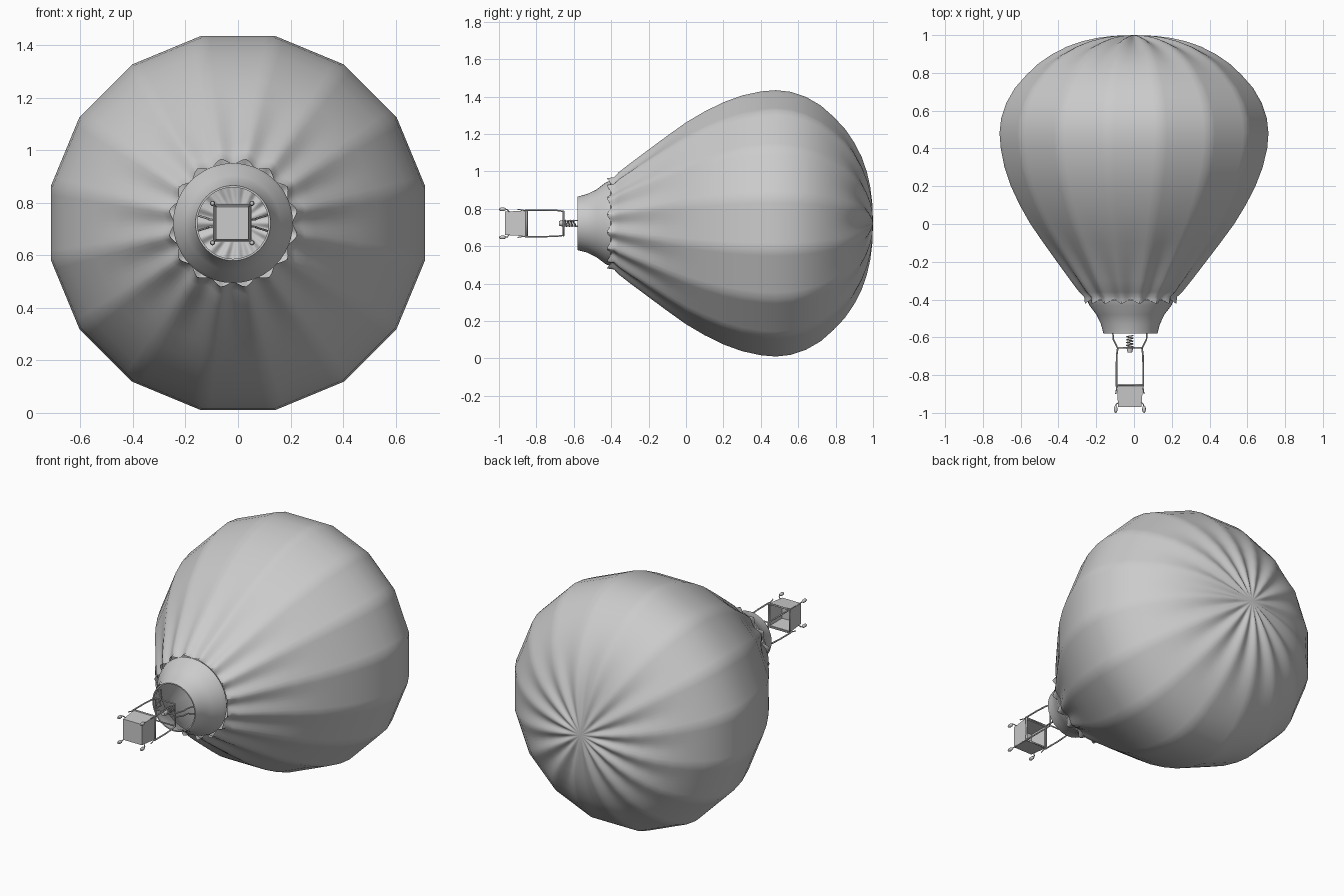
import bpy, bmesh, math
from mathutils import Vector

if "Cube" in bpy.data.objects:
    bpy.data.objects.remove(bpy.data.objects["Cube"])

CX, CZ = -0.022, 0.722      # axis of mouth, burner and basket


def make_object(name, verts, faces, angle=40):
    me = bpy.data.meshes.new(name)
    me.from_pydata(verts, [], faces)
    ob = bpy.data.objects.new(name, me)
    bpy.context.collection.objects.link(ob)
    bm = bmesh.new()
    bm.from_mesh(me)
    bmesh.ops.remove_doubles(bm, verts=bm.verts, dist=1e-5)
    bmesh.ops.recalc_face_normals(bm, faces=bm.faces)
    bm.to_mesh(me)
    bm.free()
    bpy.ops.object.select_all(action='DESELECT')
    bpy.context.view_layer.objects.active = ob
    ob.select_set(True)
    bpy.ops.object.shade_smooth_by_angle(angle=math.radians(angle))
    return ob


def loft(name, rows, n, point):
    """Skin rings of n points; point(row, angle) gives each position."""
    verts = [point(r, math.tau * i / n) for r in rows for i in range(n)]
    faces = [(j * n + i, j * n + (i + 1) % n, (j + 1) * n + (i + 1) % n, (j + 1) * n + i)
             for j in range(len(rows) - 1) for i in range(n)]
    return make_object(name, verts, faces)


def tube(name, paths, radius, cyclic=False):
    cu = bpy.data.curves.new(name, 'CURVE')
    cu.dimensions = '3D'
    cu.bevel_depth = radius
    cu.bevel_resolution = 1
    cu.use_fill_caps = True
    for path in paths:
        sp = cu.splines.new('POLY')
        sp.points.add(len(path) - 1)
        for p, co in zip(sp.points, path):
            p.co = (*co, 1)
        sp.use_cyclic_u = cyclic
    ob = bpy.data.objects.new(name, cu)
    bpy.context.collection.objects.link(ob)
    return ob


# Envelope: 16 gores, gathered at the mouth and fluted at the crown
GORES = 16
profile = [(-0.41, 0.238), (-0.385, 0.243), (-0.36, 0.27), (-0.3, 0.318), (-0.2, 0.396), (-0.1, 0.475),
           (0, 0.55), (0.1, 0.61), (0.2, 0.66), (0.3, 0.697), (0.4, 0.719), (0.48, 0.726),
           (0.56, 0.717), (0.64, 0.69), (0.72, 0.643), (0.79, 0.58), (0.85, 0.515),
           (0.9, 0.44), (0.94, 0.36), (0.967, 0.28), (0.985, 0.2), (0.996, 0.11), (1.0, 0.0)]


def envelope_point(row, a):
    y, r = row
    seg = math.tau / GORES
    local = (a % seg) - seg / 2
    wave = math.cos(GORES * (a - seg / 2))
    facet = math.cos(seg / 2) / math.cos(local)
    mouth = max(0, min(1, (-0.05 - y) / 0.35))
    crown = max(0, min(1, (y - 0.8) / 0.16))
    k = r * (facet - 0.035 * mouth * wave)
    ang = a + seg / 2
    if -0.4 > y:
        y += 0.012 * wave
    y -= 0.008 * crown * (1 + wave) * min(1, r / 0.15)
    cx = -0.018 * max(0, min(1, (0.4 - y) / 0.8))
    return (cx + k * math.cos(ang), y, CZ + k * math.sin(ang))


loft("envelope", profile, GORES * 8, envelope_point)

# Skirt around the mouth
skirt = [(-0.58, 0.136), (-0.58, 0.143), (-0.53, 0.156), (-0.48, 0.180), (-0.43, 0.218),
         (-0.405, 0.228), (-0.395, 0.222), (-0.48, 0.174), (-0.53, 0.150), (-0.58, 0.136)]
loft("skirt", skirt, 48,
     lambda r, a: (CX + 0.003 + r[1] * math.cos(a), r[0], CZ + r[1] * math.sin(a)))

# Basket: open box facing the envelope, slightly flared toward the rim
box = [(-0.968, 0), (-0.968, 0.062), (-0.855, 0.069), (-0.855, 0.062), (-0.958, 0.056), (-0.958, 0)]
S = math.sqrt(2)
loft("basket", box, 4, lambda r, a: (CX + S * r[1] * math.cos(a + math.pi / 4), r[0],
                                     CZ + S * r[1] * math.sin(a + math.pi / 4)))


def square(h, y):
    return [(CX + sx * h, y, CZ + sz * h) for sx, sz in ((1, 1), (-1, 1), (-1, -1), (1, -1))]


tube("basket_rim", [square(0.069, -0.852)], 0.006, True)
tube("burner_frame", [square(0.066, -0.655)], 0.005, True)

# Corner uprights, hanging ties and weights
corners = [(sx, sz) for sx in (-1, 1) for sz in (-1, 1)]


def at(s, h, y):
    return (CX + s[0] * h, y, CZ + s[1] * h)


tube("uprights", [[at(s, 0.071, -0.86), at(s, 0.071, -0.76), at(s, 0.069, -0.69),
                   at(s, 0.064, -0.655)] for s in corners], 0.0045)
tube("weight_ties", [[at(s, 0.068, -0.855), at(s, 0.075, -0.90)] for s in corners] +
     [[at(s, 0.06, -0.945), at(s, 0.073, -0.955), at(s, 0.075, -0.985)] for s in corners], 0.003)
for i, s in enumerate(corners):
    weight = [(-0.02, 0), (-0.016, 0.007), (-0.005, 0.01), (0.008, 0.009), (0.016, 0.005), (0.02, 0)]
    c = Vector(at(s, 0.075, -0.98))
    loft(f"weight_{i + 1}", weight, 12,
         lambda r, a: (c.x + r[1] * math.cos(a), c.y + r[0], c.z + r[1] * math.sin(a)))

# Suspension lines from the burner frame to the skirt
tube("suspension_lines", [[(CX + s[0] * 0.066, -0.655, CZ + s[1] * 0.012),
                           (CX + s[0] * 0.088, -0.61, CZ + s[1] * 0.014),
                           (CX + s[0] * 0.09, -0.57, CZ + s[1] * 0.016),
                           (CX + s[0] * 0.165, -0.48, CZ + s[1] * 0.04)] for s in corners], 0.004)

# Burner: cross bar, nozzle and coil
tube("burner_bar", [[(CX - 0.066, -0.655, CZ), (CX + 0.066, -0.655, CZ)]], 0.004)
nozzle = [(-0.68, 0), (-0.68, 0.012), (-0.66, 0.017), (-0.645, 0.012), (-0.645, 0)]
loft("burner_nozzle", nozzle, 16,
     lambda r, a: (CX + r[1] * math.cos(a), r[0], CZ + r[1] * math.sin(a)))
tube("burner_coil", [[(CX + 0.017 * math.cos(t * 0.5), -0.65 + 0.0012 * t,
                       CZ + 0.017 * math.sin(t * 0.5)) for t in range(51)]], 0.003)
